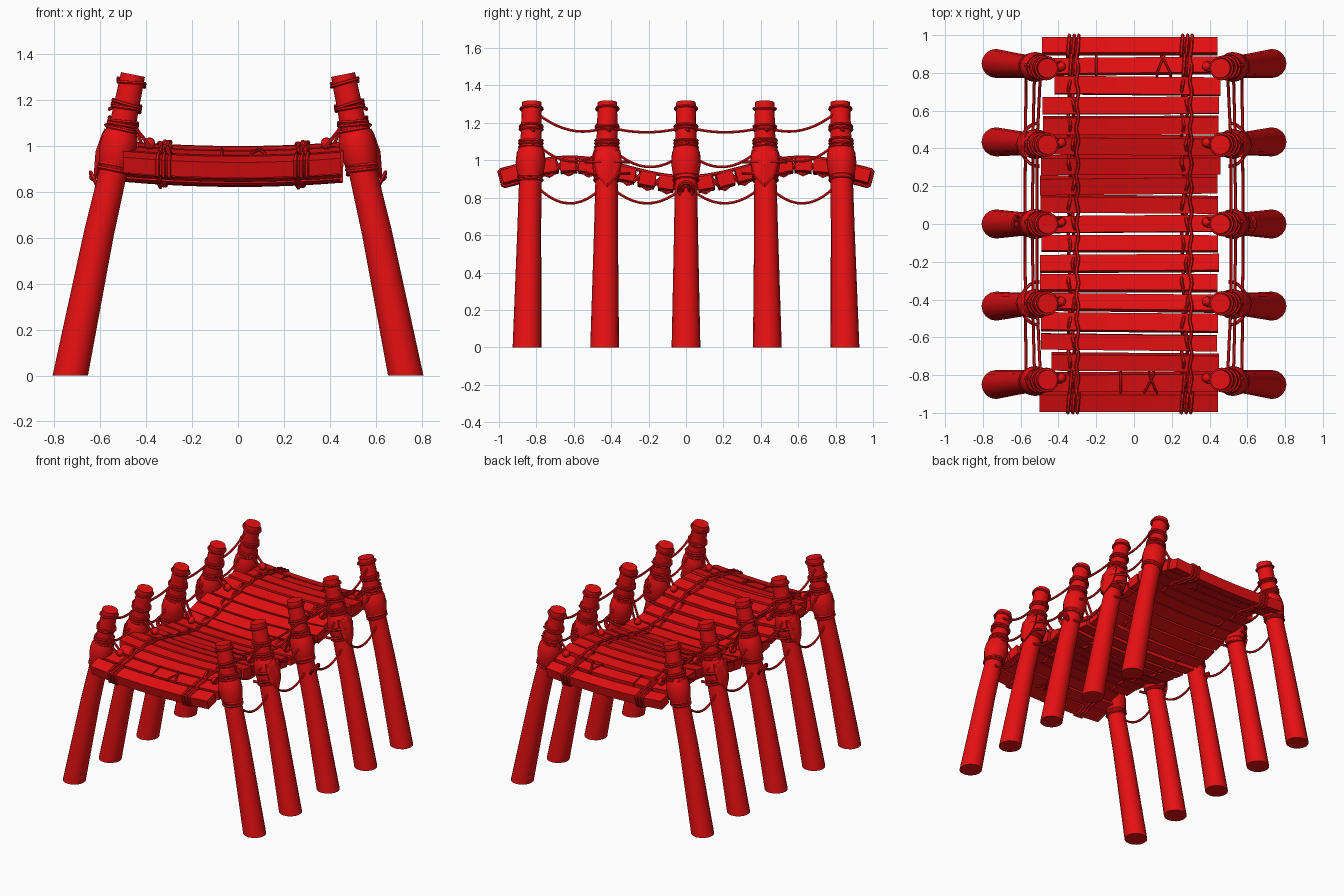
import bpy, bmesh, math, random
from mathutils import Vector, Matrix

random.seed(4)
if "Cube" in bpy.data.objects:
    bpy.data.objects.remove(bpy.data.objects["Cube"])

red = bpy.data.materials.new("bright_red")
red.use_nodes = True
colour = (0.8, 0.005, 0.006, 1)
red.diffuse_color = colour
red.node_tree.nodes["Principled BSDF"].inputs["Base Color"].default_value = colour


def finish(name, data, smooth=True):
    """Link an object, give it the colour and shade it."""
    ob = bpy.data.objects.new(name, data)
    bpy.context.collection.objects.link(ob)
    data.materials.append(red)
    bpy.ops.object.select_all(action='DESELECT')
    bpy.context.view_layer.objects.active = ob
    ob.select_set(True)
    if ob.type == 'CURVE':
        bpy.ops.object.convert(target='MESH')
    if smooth:
        bpy.ops.object.shade_smooth_by_angle(angle=math.radians(40))
    return bpy.context.object


def from_bmesh(name, bm, smooth=True):
    bmesh.ops.recalc_face_normals(bm, faces=bm.faces)
    me = bpy.data.meshes.new(name)
    bm.to_mesh(me)
    bm.free()
    return finish(name, me, smooth)


def ropes(name, strands, radius):
    """One object of several strands; each strand is (points, closed)."""
    cu = bpy.data.curves.new(name, 'CURVE')
    cu.dimensions = '3D'
    cu.bevel_depth = radius
    cu.bevel_resolution = 1
    cu.use_fill_caps = True
    for pts, closed in strands:
        sp = cu.splines.new('POLY')
        sp.points.add(len(pts) - 1)
        for p, co in zip(sp.points, pts):
            p.co = (*co, 1)
        sp.use_cyclic_u = closed
    return finish(name, cu)


def ring(side, centre, r, tilt, n=16):
    return [centre + Vector((side * r * math.cos(a), r * math.sin(a), tilt * r * math.cos(a)))
            for a in (i * math.tau / n for i in range(n))]


def loft(name, loops):
    bm = bmesh.new()
    rows = [[bm.verts.new(p) for p in loop] for loop in loops]
    n = len(rows[0])
    for low, high in zip(rows, rows[1:]):
        for i in range(n):
            bm.faces.new((low[i], low[(i + 1) % n], high[(i + 1) % n], high[i]))
    bm.faces.new(rows[0])
    bm.faces.new(rows[-1])
    return from_bmesh(name, bm)


# Leaning post shape: height, distance from the middle, radius
POST = [(0, .73, .077), (.62, .605, .064), (.88, .545, .06), (1.31, .457, .052)]
ROWS = [(-.85, -.825), (-.435, -.42), (0, 0), (.435, .42), (.85, .825)]


def post_at(side, row, z):
    for (z0, x0, r0), (z1, x1, r1) in zip(POST, POST[1:]):
        if z <= z1:
            break
    t = (z - z0) / (z1 - z0)
    y = row[0] + (row[1] - row[0]) * z / POST[-1][0]
    return Vector((side * (x0 + (x1 - x0) * t), y, z)), r0 + (r1 - r0) * t


def deck(y):
    return .928 - .052 * math.cos(math.pi * y / .62)


def sag(x):
    return .09 * (x * x - .2)


# Posts with cloth collars, rope bindings and pegs
for side, tag in ((1, "left"), (-1, "right")):
    for k, row in enumerate(ROWS):
        name = f"{tag}_{k + 1}"
        loft("post_" + name, [ring(side, *post_at(side, row, z), .2 if z else 0)
                              for z, _, _ in POST])
        collar = []
        for z, extra in ((.9, .003), (.93, .012), (.99, .022), (1.04, .018), (1.08, .003)):
            c, r = post_at(side, row, z)
            collar.append(ring(side, c, r + extra, .2))
        loft("collar_" + name, collar)

        bands = []
        for z in (.895, .915, 1.07, 1.09, 1.105, 1.165, 1.18, 1.275):
            c, r = post_at(side, row, z)
            bands.append((ring(side, c, r + .005, .2 + random.uniform(-.15, .15)), True))
        for z in (1.1, 1.17):
            c, r = post_at(side, row, z)
            bands.append(([c + Vector((side * r, 0, 0)),
                           c + Vector((side * (r + .022), .015, -.012))], False))
        # Short ties from the post down to the deck peg
        peg = Vector((side * .385, row[1] + .01, deck(row[1]) + .055))
        for dy in (-.02, .02):
            c, r = post_at(side, row, 1.08)
            bands.append(([c + Vector((-side * r, dy, 0)), peg + Vector((0, dy, -.01))], False))
        ropes("binding_" + name, bands, .008)

        bm = bmesh.new()
        bmesh.ops.create_uvsphere(bm, u_segments=10, v_segments=6, radius=.026,
                                  matrix=Matrix.Translation(peg))
        from_bmesh("peg_" + name, bm)

    # Hanging ropes between neighbouring posts: end heights and dip
    strands = []
    for k in range(4):
        outer = k in (0, 3)
        lines = ([(1.275, 1.18, .065), (1.12, 1.07, .1), (.9, .88, .12)] if outer else
                 [(1.18, 1.18, .03), (1.09, 1.05, .105), (.88, .87, .105)])
        a, b = (k, k + 1) if k < 2 else (k + 1, k)
        for za, zb, dip in lines:
            pa, pb = post_at(side, ROWS[a], za)[0], post_at(side, ROWS[b], zb)[0]
            pts = []
            for i in range(13):
                t = i / 12
                p = pa.lerp(pb, t) + Vector((side * .03, 0, -dip * 4 * t * (1 - t)))
                pts.append(p)
            strands.append((pts, False))
    ropes("hanging_ropes_" + tag, strands, .008)

    # Coiled rope ring on the middle post
    coil = []
    for r in (.042, .034, .018):
        coil.append(([Vector((side * (.622 + .02 * math.sin(a)), r * math.cos(a), .845 + r * math.sin(a)))
                      for a in (i * math.tau / 14 for i in range(14))], True))
    ropes("rope_coil_" + tag, coil, .008)

    # Pointed shields on the second and fourth posts
    half = [(0, .11), (.04, .085), (.07, .09), (.074, .02), (.055, -.05), (0, -.11)]
    outline = half + [(-y, z) for y, z in half[-2:0:-1]]
    for k in (1, 3):
        yc = ROWS[k][1]
        bm = bmesh.new()

        def point(y, z, lift):
            return bm.verts.new((side * (.602 + lift - .2 * z - 3 * y * y), yc + y, .965 + z))
        rim = [point(y, z, 0) for y, z in outline]
        inner = [point(y * .8, z * .8, .008) for y, z in outline]
        boss = point(0, .01, .02)
        n = len(rim)
        for i in range(n):
            j = (i + 1) % n
            bm.faces.new((rim[i], rim[j], inner[j], inner[i]))
            bm.faces.new((inner[i], inner[j], boss))
        shield = from_bmesh(f"shield_{tag}_{k + 1}", bm, False)
        solid = shield.modifiers.new("thickness", 'SOLIDIFY')
        solid.thickness = .018
        # Ropes strapping the shield to the post
        straps = []
        for z in (.93, .99):
            straps.append(([Vector((side * (.5 + .1 * math.sin(a)), yc + .115 * math.cos(a), z))
                            for a in (math.pi * i / 12 for i in range(13))], False))
        ropes(f"shield_strap_{tag}_{k + 1}", straps, .009)

# Sagging deck planks following the wave of the walkway
COUNT = 19
STEP = 1.88 / (COUNT - 1)
for k in range(COUNT):
    y = -.94 + k * STEP
    slope = math.atan((deck(y + .03) - deck(y - .03)) / .06)
    short = k in (2, 16)
    x0 = (-.44 if short else -.5) + random.uniform(0, .02)
    x1 = .44 + random.uniform(0, .02)
    yaw = 0 if k in (0, COUNT - 1) else random.uniform(-.012, .012)
    width = .088 + random.uniform(-.006, .006)
    bm = bmesh.new()
    bmesh.ops.create_cube(bm, size=1)
    bmesh.ops.subdivide_edges(bm, edges=[e for e in bm.edges if
                              abs(e.verts[0].co.x - e.verts[1].co.x) > .5], cuts=7)
    turn = Matrix.Rotation(slope + random.uniform(-.06, .06), 3, 'X')
    for v in bm.verts:
        x = x0 + (x1 - x0) * (v.co.x + .5)
        p = turn @ Vector((0, v.co.y * width, v.co.z * .07))
        v.co = (x, y + p.y + x * yaw, deck(y) + p.z + sag(x))
    from_bmesh(f"plank_{k + 1}", bm, False)


def wrap(x, y, skew=0):
    """Rope loop round one plank, leaning along x by skew."""
    turn = Matrix.Rotation(math.atan((deck(y + .03) - deck(y - .03)) / .06), 3, 'X')
    pts = []
    for u, v in ((-.052, -.035), (-.04, -.045), (.04, -.045), (.052, -.035),
                 (.052, .035), (.04, .044), (-.04, .044), (-.052, .035)):
        p = turn @ Vector((skew * u / .05, u, v))
        pts.append(p + Vector((x, y, deck(y) + sag(x))))
    return pts, True


# Lashing lines woven along the deck, with wraps at both end planks
for x, tag in ((-.32, "right"), (.28, "left")):
    strands = []
    for dx, phase in ((-.022, 0), (0, math.pi), (.02, None)):
        pts = []
        for i in range(COUNT * 4 - 3):
            y = -.94 + i * STEP / 4
            weave = .046 if phase is None else .047 * math.cos(math.pi * i / 4 + phase)
            wobble = .006 * math.sin(i * 1.3 + dx * 90)
            pts.append(Vector((x + dx + wobble, y, deck(y) + sag(x) + weave)))
        strands.append((pts, False))
    for end in (-.94, .94):
        strands += [wrap(x + dx, end, .004) for dx in (-.026, 0, .024)]
        strands += [wrap(x + dx, end * .89, .004) for dx in (-.015, .012)]
    ropes("deck_lashing_" + tag, strands, .0095)

# Small repair bindings on single planks
ropes("repair_bindings", [wrap(-.2, .835), wrap(.14, .835, .02), wrap(.17, .835, -.025),
                          wrap(-.07, -.835), wrap(.08, -.835, .025), wrap(.1, -.835, -.02)], .006)
